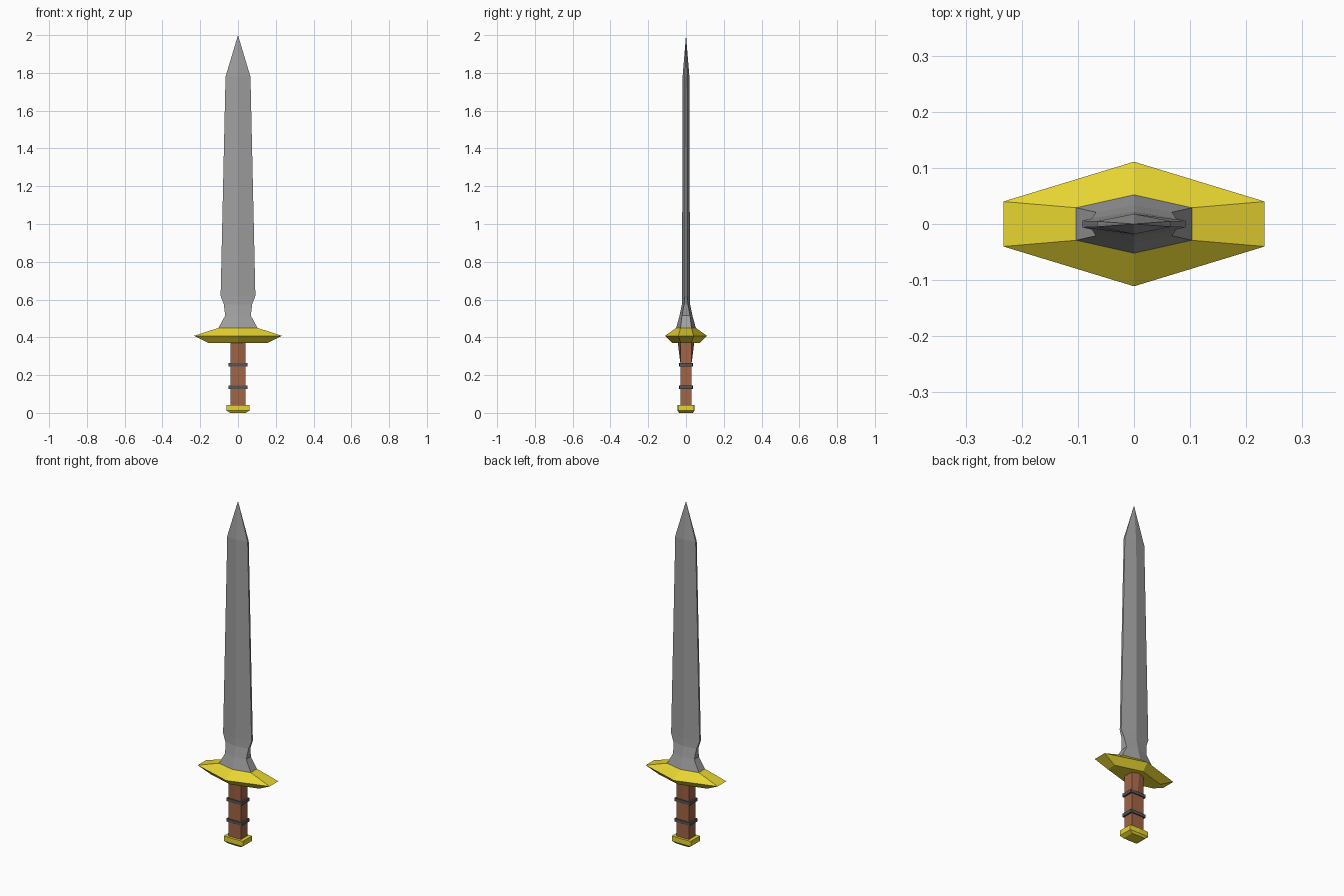
import bpy, bmesh

if "Cube" in bpy.data.objects:
    bpy.data.objects.remove(bpy.data.objects["Cube"])


def paint(name, color):
    mat = bpy.data.materials.new(name)
    mat.diffuse_color = color
    mat.use_nodes = True
    mat.node_tree.nodes["Principled BSDF"].inputs["Base Color"].default_value = mat.diffuse_color
    return mat


def loft(name, sections, mat=None, tip=None):
    """Stack six-sided sections (z, half width, edge half depth, ridge half depth)."""
    bm = bmesh.new()
    rings = []
    for z, w, e, d in sections:
        pts = [(w, -e), (w, e), (0, d), (-w, e), (-w, -e), (0, -d)]
        rings.append([bm.verts.new((x, y, z)) for x, y in pts])
    for a, b in zip(rings, rings[1:]):
        for i in range(6):
            j = (i + 1) % 6
            bm.faces.new((a[i], a[j], b[j], b[i]))
    bm.faces.new(rings[0][::-1])
    if tip is None:
        bm.faces.new(rings[-1])
    else:
        point = bm.verts.new((0, 0, tip))
        for i in range(6):
            bm.faces.new((rings[-1][i], rings[-1][(i + 1) % 6], point))
    bmesh.ops.recalc_face_normals(bm, faces=bm.faces)
    mesh = bpy.data.meshes.new(name)
    bm.to_mesh(mesh)
    bm.free()
    if mat:
        mesh.materials.append(mat)
    obj = bpy.data.objects.new(name, mesh)
    bpy.context.collection.objects.link(obj)
    return obj


gold = paint("gold", (0.8, 0.66, 0.03, 1))
leather = paint("leather", (0.36, 0.13, 0.06, 1))
iron = paint("dark_iron", (0.09, 0.09, 0.09, 1))
steel = paint("steel", (0.35, 0.35, 0.35, 1))

# Blade with flared collar, narrow neck and long taper
loft("blade", [
    (0.45, 0.103, 0.029, 0.052),
    (0.515, 0.068, 0.021, 0.034),
    (0.575, 0.075, 0.010, 0.022),
    (0.62, 0.092, 0.006, 0.021),
    (1.78, 0.066, 0.005, 0.018),
], steel, tip=2.0)

# Cross guard
loft("guard", [
    (0.37, 0.155, 0.028, 0.072),
    (0.408, 0.233, 0.040, 0.111),
    (0.45, 0.103, 0.029, 0.052),
], gold)

# Grip, its ridge swelling toward the guard
loft("grip", [
    (0.04, 0.04, 0.03, 0.03),
    (0.265, 0.04, 0.03, 0.03),
    (0.375, 0.04, 0.03, 0.044),
], leather)

# Bands around the grip
for n, z in enumerate((0.135, 0.255), 1):
    loft(f"grip_band_{n}", [(z - 0.009, 0.05, 0.035, 0.036),
                            (z + 0.009, 0.05, 0.035, 0.036)], iron)

# Pommel
loft("pommel", [
    (0.0, 0.042, 0.034, 0.036),
    (0.012, 0.061, 0.042, 0.045),
    (0.042, 0.061, 0.042, 0.045),
], gold)
